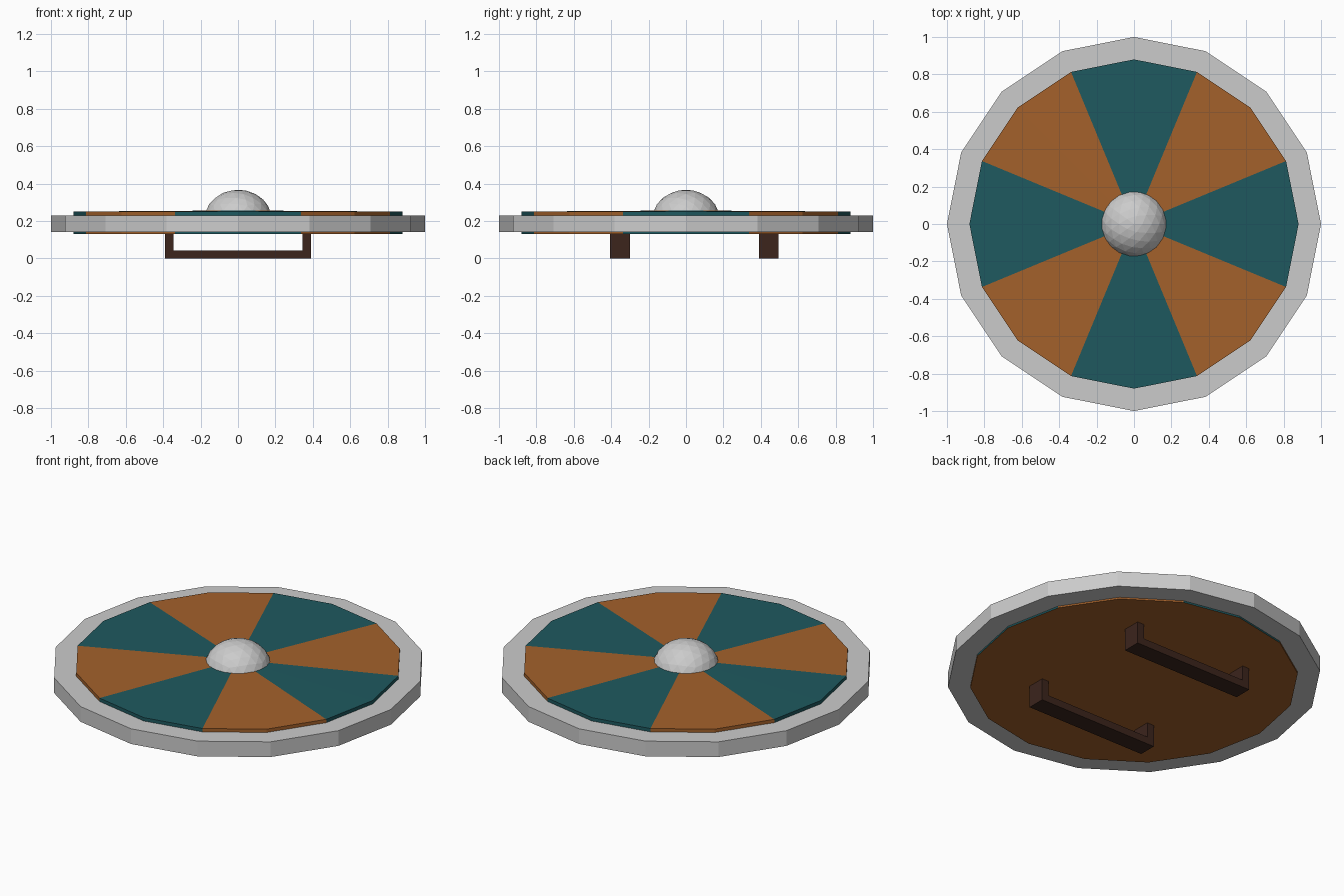
import bpy, bmesh
from math import cos, sin, tau

if "Cube" in bpy.data.objects:
    bpy.data.objects.remove(bpy.data.objects["Cube"])

SIDES = 16


def material(name, rgb):
    m = bpy.data.materials.new(name)
    m.diffuse_color = (*rgb, 1)
    m.use_nodes = True
    m.node_tree.nodes["Principled BSDF"].inputs["Base Color"].default_value = m.diffuse_color
    return m


def finish(bm, name, mats=()):
    bmesh.ops.recalc_face_normals(bm, faces=bm.faces[:])
    me = bpy.data.meshes.new(name)
    bm.to_mesh(me)
    bm.free()
    for m in mats:
        me.materials.append(m)
    ob = bpy.data.objects.new(name, me)
    bpy.context.collection.objects.link(ob)
    return ob


def ring(bm, r, z):
    return [bm.verts.new((r * cos(tau * i / SIDES), r * sin(tau * i / SIDES), z))
            for i in range(SIDES)]


teal = material("teal_paint", (0.013, 0.10, 0.115))
orange = material("orange_paint", (0.37, 0.12, 0.024))
leather = material("dark_leather", (0.045, 0.018, 0.012))

# Metal rim: square-section ring
bm = bmesh.new()
loops = [ring(bm, r, z) for r, z in
         ((1.0, 0.14), (1.0, 0.23), (0.88, 0.23), (0.88, 0.14))]
for a, b in zip(loops, loops[1:] + loops[:1]):
    for i in range(SIDES):
        j = (i + 1) % SIDES
        bm.faces.new((a[i], a[j], b[j], b[i]))
finish(bm, "rim")

# Painted board: eight alternating wedges over a plain back
bm = bmesh.new()
low, high = ring(bm, 0.88, 0.13), ring(bm, 0.88, 0.25)
centre = bm.verts.new((0, 0, 0.256))
bm.faces.new(low[::-1]).material_index = 1
for i in range(SIDES):
    j = (i + 1) % SIDES
    paint = ((i + 1) // 2) % 2
    bm.faces.new((low[i], low[j], high[j], high[i])).material_index = paint
    bm.faces.new((high[i], high[j], centre)).material_index = paint
finish(bm, "board", (teal, orange))

# Central boss: faceted dome
bm = bmesh.new()
bmesh.ops.create_icosphere(bm, subdivisions=3, radius=0.18)
bmesh.ops.bisect_plane(bm, geom=bm.verts[:] + bm.edges[:] + bm.faces[:],
                       plane_co=(0, 0, 0), plane_no=(0, 0, -1), clear_outer=True)
bmesh.ops.scale(bm, vec=(1, 1, 0.87), verts=bm.verts[:])
bmesh.ops.translate(bm, vec=(0, 0, 0.21), verts=bm.verts[:])
finish(bm, "boss")

# Two U-shaped grips on the back, extruded across their width
profile = [(-0.39, 0.13), (-0.39, 0), (0.39, 0), (0.39, 0.13),
           (0.345, 0.13), (0.345, 0.043), (-0.345, 0.043), (-0.345, 0.13)]
for name, y in (("front_grip", -0.405), ("back_grip", 0.39)):
    bm = bmesh.new()
    face = bm.faces.new([bm.verts.new((x, y, z)) for x, z in profile])
    ext = bmesh.ops.extrude_face_region(bm, geom=[face], use_keep_orig=True)
    moved = [v for v in ext["geom"] if isinstance(v, bmesh.types.BMVert)]
    bmesh.ops.translate(bm, vec=(0, 0.105, 0), verts=moved)
    finish(bm, name, (leather,))
